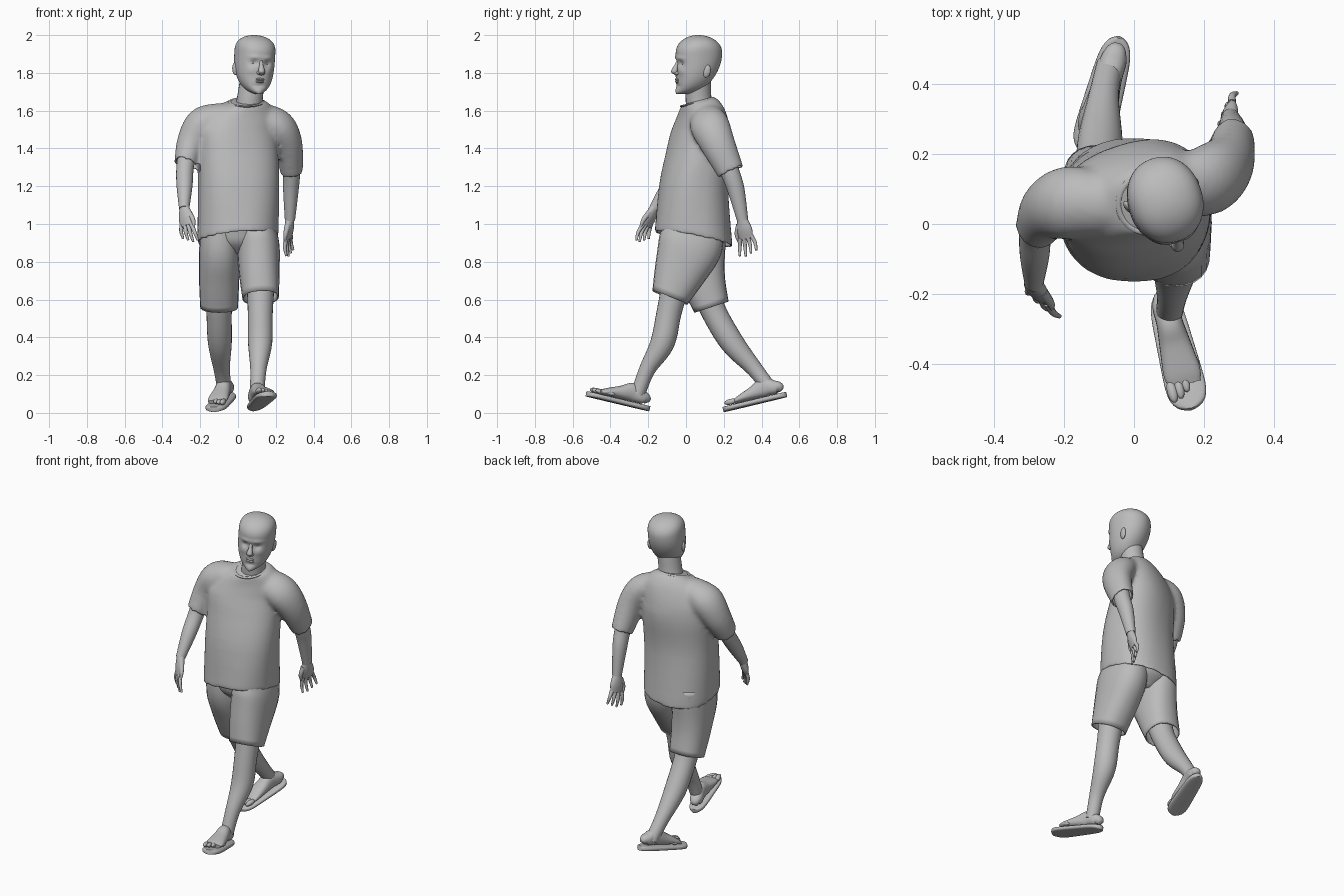
import bpy, bmesh, math
from mathutils import Vector, Matrix

if "Cube" in bpy.data.objects:
    bpy.data.objects.remove(bpy.data.objects["Cube"])

grey = (.5, .5, .5, 1)
clay = bpy.data.materials.new("plain_grey")
clay.use_nodes = True
clay.diffuse_color = grey
clay.node_tree.nodes["Principled BSDF"].inputs["Base Color"].default_value = grey
SIDES = {"left": 1, "right": -1}
UP = Vector((0, 0, 1))
SHELL = .008


def soften(mesh):
    """Smooth shading that keeps crisp rims."""
    mesh.shade_smooth()
    mesh.set_sharp_from_angle(angle=math.radians(50))


def thicken(obj):
    modifier = obj.modifiers.new("thickness", "SOLIDIFY")
    modifier.thickness = SHELL
    modifier.offset = -1


def smooth_rows(rows, steps):
    """Catmull-Rom interpolation through rows of numbers."""
    rows = [Vector(row) for row in rows]
    ends = [2 * rows[0] - rows[1]] + rows + [2 * rows[-1] - rows[-2]]
    result = []
    for a, b, c, d in zip(ends, ends[1:], ends[2:], ends[3:]):
        for step in range(steps):
            t = step / steps
            result.append(b + (c - a) * t / 2 + (a - 2.5 * b + 2 * c - d / 2) * t ** 2
                          + (3 * b - a - 3 * c + d) / 2 * t ** 3)
    return result + [rows[-1]]


def signed_power(value, exponent):
    return math.copysign(abs(value) ** exponent, value)


def loft(name, rows, ref=(1, 0, 0), axis=None, power=2, sides=24, steps=5,
         hollow=False, warp=None, matrix=Matrix()):
    """Skin oval sections (x, y, z, radius along ref, other radius) along a path."""
    rows = smooth_rows(rows, steps)
    middle = [Vector(row[:3]) for row in rows]
    last = len(rows) - 1
    verts, faces = [], []
    for i, row in enumerate(rows):
        tangent = axis or (middle[min(i + 1, last)] - middle[max(i - 1, 0)]).normalized()
        u = Vector(ref)
        u = (u - tangent * u.dot(tangent)).normalized()
        v = tangent.cross(u)
        for k in range(sides):
            angle = math.tau * k / sides
            p = (middle[i] + u * signed_power(math.cos(angle), 2 / power) * max(row[3], .001)
                 + v * signed_power(math.sin(angle), 2 / power) * max(row[4], .001))
            verts.append(warp(p) if warp else p)
    for i in range(last):
        for k in range(sides):
            here, following = i * sides, (k + 1) % sides
            faces.append((here + k, here + following,
                          here + sides + following, here + sides + k))
    if not hollow:
        faces.append(tuple(reversed(range(sides))))
        faces.append(tuple(range(last * sides, last * sides + sides)))
    mesh = bpy.data.meshes.new(name)
    mesh.from_pydata(verts, [], faces)
    mesh.materials.append(clay)
    mesh.transform(matrix)
    soften(mesh)
    obj = bpy.data.objects.new(name, mesh)
    bpy.context.collection.objects.link(obj)
    return obj


def limb(name, rows, squash=1, **options):
    """Tube through (x, y, z, radius) points."""
    return loft(name, [(*row, row[-1] * squash) for row in rows], **options)


def blob(name, at, size, matrix):
    angles = [math.pi * (i / 16 - .5) for i in range(17)]
    loft(name, [(at[0], at[1], at[2] + size[2] * math.sin(a),
                 size[0] * math.cos(a), size[1] * math.cos(a)) for a in angles],
         axis=UP, sides=16, steps=1, matrix=matrix)


# Shirt: upper body turned, hem and neckline sloping
def shirt_warp(p):
    turn = math.radians(20) * min(max((p.z - .95) * 2, 0), 1)
    q = Matrix.Rotation(turn, 3, "Z") @ Vector((p.x, p.y - .06, 0))
    low = max(0, 1.15 - p.z) * 4
    high = max(0, p.z - 1.5) * 6
    lift = low * (.1 * q.x - .2 * q.y) + high * .3 * q.y
    return Vector((q.x + .05 * high, q.y + .06, p.z + lift))


shirt = loft("shirt", [(0, .04, .91, .215, .207), (0, .04, 1.2, .215, .18),
                       (0, .07, 1.4, .215, .16), (0, .08, 1.5, .21, .14),
                       (0, .08, 1.58, .18, .115), (0, .07, 1.63, .13, .095),
                       (0, .06, 1.65, .09, .085)],
             axis=UP, power=2.3, sides=48, warp=shirt_warp)
right_end, left_end = Vector((-.28, -.015, 1.31)), Vector((.285, .24, 1.27))
sleeves = [limb("right_sleeve", [(-.03, .06, 1.56, .08), (-.12, .06, 1.55, .088),
                                 (-.19, .06, 1.52, .095), (-.245, .04, 1.43, .08),
                                 (*right_end, .06)], squash=1.1),
           limb("left_sleeve", [(.08, .1, 1.56, .075), (.15, .11, 1.55, .08),
                                (.22, .13, 1.51, .087), (.265, .17, 1.42, .077),
                                (*left_end, .06)], squash=1.2)]
# Melt torso and sleeves into one garment
whole = bmesh.new()
whole.from_mesh(shirt.data)
for sleeve in sleeves:
    whole.from_mesh(sleeve.data)
    bpy.data.meshes.remove(sleeve.data)
whole.to_mesh(shirt.data)
whole.free()
remesh = shirt.modifiers.new("melt", "REMESH")
remesh.mode = "VOXEL"
remesh.voxel_size = .012
relax = shirt.modifiers.new("relax", "SMOOTH")
relax.iterations = 8
melted = shirt.evaluated_get(bpy.context.evaluated_depsgraph_get())
cloth = bmesh.new()
cloth.from_mesh(melted.to_mesh())
melted.to_mesh_clear()
shirt.modifiers.clear()
# Open the hem and the cuffs, then even out their edges
openings = [(Vector((0, .04, .91)), -UP, .35),
            (right_end, Vector((-.35, -.5, -1)).normalized(), .1),
            (left_end, Vector((.15, .4, -1)).normalized(), .1)]
cloth.normal_update()
caps = [f for f in cloth.faces if any(f.normal.dot(way) > .6
        and (f.calc_center_median() - spot).length < reach for spot, way, reach in openings)]
bmesh.ops.delete(cloth, geom=caps, context="FACES")
for _ in range(3):
    bmesh.ops.smooth_vert(cloth, verts=[v for v in cloth.verts if v.is_boundary], factor=.5,
                          use_axis_x=True, use_axis_y=True, use_axis_z=True)
cloth.to_mesh(shirt.data)
cloth.free()
soften(shirt.data)
thicken(shirt)
turns = [math.tau * k / 24 for k in range(25)]
loft("collar", [(*shirt_warp(Vector((.088 * math.cos(a), .06 + .084 * math.sin(a), 1.645))),
                 .006, .009) for a in turns], ref=UP, sides=8, steps=1, hollow=True)


# Arms and hands
def hand(side, wrist, across, reach):
    s = SIDES[side]
    wrist, u, d = Vector(wrist), Vector(across).normalized(), Vector(reach).normalized()
    curl = u.cross(d) * .015 * s
    palm = wrist + d * .11
    loft(side + "_palm", [(*wrist, .026, .023), (*(wrist + d * .06), .043, .021),
                          (*palm, .039, .012)], ref=u)
    for i, finger in enumerate(("index", "middle", "ring", "little")):
        offset = u * (i - 1.5) * s
        length = d * (.1 - .009 * abs(i - 1))
        root = palm + offset * .021 - d * .01
        limb(f"{side}_{finger}_finger",
             [(*root, .012), (*(root + length / 2 + offset * .009), .01),
              (*(root + length + offset * .012 - curl), .006)],
             ref=u, sides=10)
    root = wrist + d * .03 - u * .025 * s
    limb(side + "_thumb", [(*root, .016), (*(root + d * .045 - u * .022 * s), .012),
                           (*(root + d * .09 - u * .02 * s), .006)], ref=u, sides=10)


limb("right_arm", [(-.26, .03, 1.42, .05), (-.28, -.02, 1.3, .046),
                   (-.283, -.09, 1.2, .042), (-.285, -.17, 1.08, .027)])
hand("right", (-.285, -.165, 1.09), (.75, -.6, 0), (.15, -.45, -1))
limb("left_arm", [(.275, .19, 1.4, .048), (.283, .235, 1.27, .045),
                  (.28, .265, 1.18, .041), (.275, .3, 1.02, .027)], squash=1.1)
hand("left", (.275, .297, 1.03), (.4, 1, .25), (-.08, .2, -1))

# Shorts and legs
loft("shorts_seat", [(0, .05, .84, .06, .09), (0, .05, .9, .17, .15), (0, .05, .97, .19, .17)],
     axis=UP)
for obj in (loft("left_shorts_leg", [(.1, .04, .98, .1, .16), (.108, .02, .88, .112, .17),
                                     (.112, -.03, .75, .108, .14), (.12, -.085, .61, .097, .1)],
                 power=2.3, hollow=True),
            loft("right_shorts_leg", [(-.1, .05, .98, .1, .16), (-.098, .055, .85, .108, .155),
                                      (-.1, .09, .7, .106, .12), (-.1, .135, .56, .1, .095)],
                 power=2.3, hollow=True)):
    thicken(obj)
limb("left_leg", [(.12, -.05, .7, .075), (.118, -.09, .53, .066), (.117, -.125, .37, .064),
                  (.108, -.205, .23, .043), (.1, -.255, .1, .038)])
limb("right_leg", [(-.1, .1, .66, .075), (-.1, .15, .53, .067), (-.096, .245, .37, .063),
                   (-.086, .365, .23, .043), (-.07, .45, .12, .038)])


# Feet and slipper soles, heel at the local origin, toes toward -y
def foot(side, heel, yaw, pitch):
    s = SIDES[side]
    place = (Matrix.Translation(heel) @ Matrix.Rotation(math.radians(yaw), 4, "Z")
             @ Matrix.Rotation(math.radians(pitch), 4, "X"))
    thick, length = .014, .355
    stations = [(1 - math.cos(math.pi * i / 24)) / 2 for i in range(25)]
    loft(side + "_sandal_sole",
         [(0, -length * t, thick, (.045 + .018 * t) * math.sqrt(1 - (2 * t - 1) ** 6), thick)
          for t in stations], power=3.5, steps=1, matrix=place)
    shape = ((.022, .015, .015), (.033, .03, .03), (.06, .038, .038), (.11, .05, .038),
             (.17, .036, .045), (.25, .02, .053), (.285, .011, .046))
    loft(side + "_foot", [(0, -y, 2 * thick + high, wide, high) for y, high, wide in shape],
         power=2.3, matrix=place)
    for i, toe in enumerate(("big", "second", "third", "fourth", "little")):
        shrink = 1 - .08 * i
        blob(f"{side}_{toe}_toe", (s * (.021 * i - .04), -.298 + .004 * i * i, .043),
             (.015 * shrink, .034 * shrink, .015 * shrink), place)


foot("left", (.08, -.195, .008), 14, -13)
foot("right", (-.04, .535, .084), -15, 13)

# Neck and head, turned to the left and leaning slightly
limb("neck", [(.055, .085, 1.58, .08), (.062, .067, 1.66, .069), (.08, .065, 1.78, .067)],
     axis=UP)
CHIN, CROWN, EYE = 1.69, 2, 1.853
pivot = Matrix.Translation((0, .07, EYE))
turn = (Matrix.Translation((.085, 0, 0)) @ pivot @ Matrix.Rotation(math.radians(4), 4, "Y")
        @ Matrix.Rotation(math.radians(18), 4, "Z") @ pivot.inverted())


def head_row(t):
    """Section at height t, from chin to crown; widest above the eyes."""
    above = t > .7
    u = abs(t - .7) / (.3 if above else .7)
    dome = math.sqrt(max(0, 1 - u * u))
    front = .065 - .12 * dome if above else -.055
    back = .065 + .127 * (dome if above else dome ** 2)
    width = .105 * math.sqrt(max(0, 1 - u ** 3))
    return (0, (front + back) / 2, CHIN + (CROWN - CHIN) * t, width, (back - front) / 2)


# Face relief: (x, z, width, height, depth)
relief = [(0, 1.705, .025, .016, -.006), (0, 1.735, .03, .01, .006)]
for s in SIDES.values():
    relief += [(s * .036, EYE, .02, .016, .014), (s * .036, EYE + .03, .03, .01, -.006),
               (s * .05, EYE - .04, .02, .02, -.005)]


def face_warp(p):
    push = 0
    if p.y < .04:
        for x, z, wide, high, depth in relief:
            push += depth * math.exp(-((p.x - x) / wide) ** 2 - ((p.z - z) / high) ** 2)
    return p + Vector((0, push, 0))


loft("head", [head_row((1 - math.cos(math.pi * i / 60)) / 2) for i in range(61)],
     axis=UP, power=2.15, sides=72, steps=1, warp=face_warp, matrix=turn)
limb("nose", [(0, -.044, 1.875, .008), (0, -.057, 1.845, .01), (0, -.068, 1.81, .018),
              (0, -.055, 1.79, .007)], axis=UP, matrix=turn)
for label, z in (("upper", 1.768), ("lower", 1.756)):
    blob(label + "_lip", (0, -.05, z), (.025, .013, .007), turn)
for side, s in SIDES.items():
    blob(side + "_eye", (s * .036, -.024, EYE), (.017, .014, .009), turn)
    blob(side + "_nostril", (s * .013, -.058, 1.802), (.009, .013, .009), turn)
    tilt = turn @ Matrix.Translation((s * .1, .08, 1.815)) \
        @ Matrix.Rotation(s * -.35, 4, "Z") @ Matrix.Rotation(-.2, 4, "X")
    blob(side + "_ear", (0, 0, 0), (.011, .02, .034), tilt)
